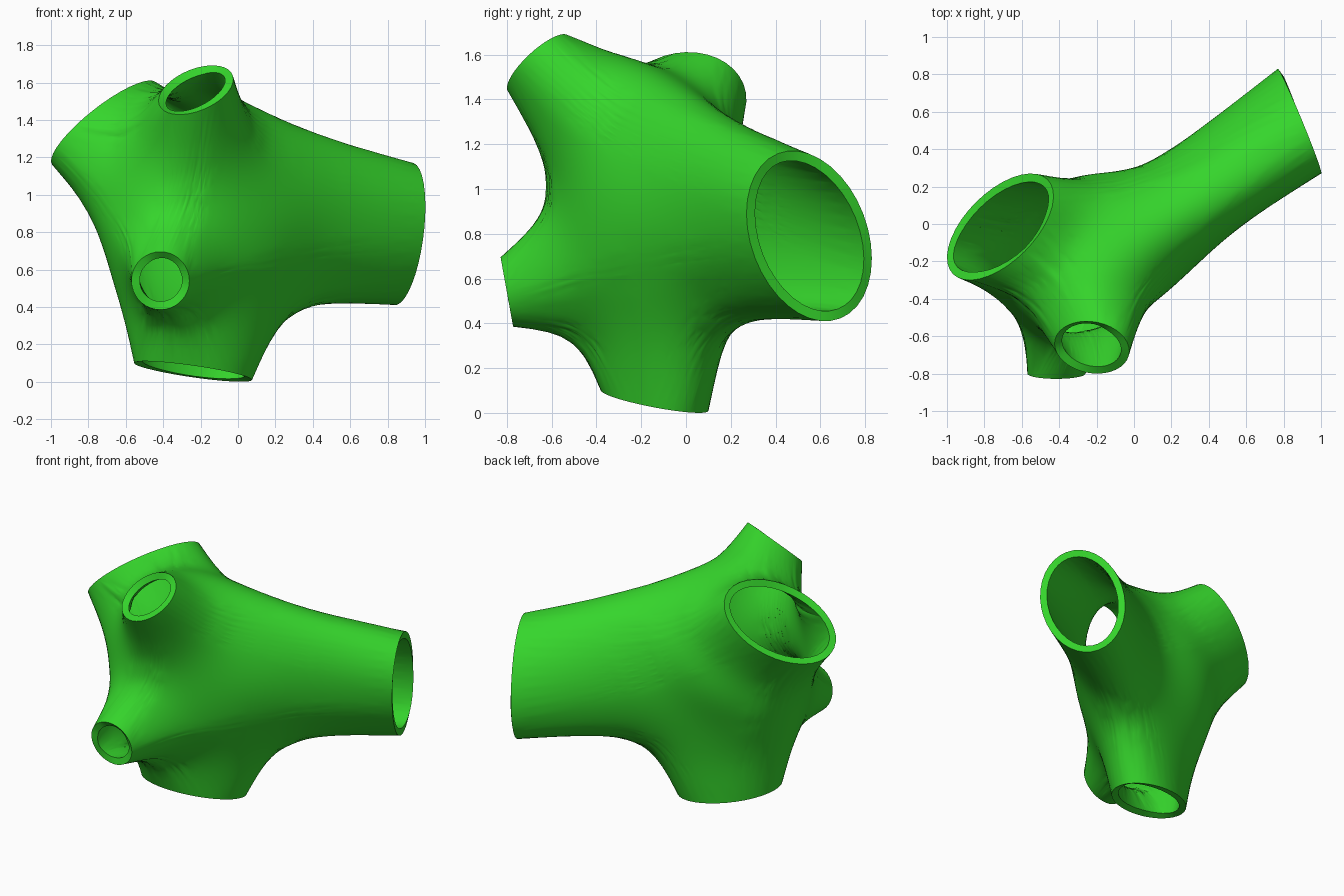
import bpy, bmesh, math
from mathutils import Vector, Matrix

if "Cube" in bpy.data.objects:
    bpy.data.objects.remove(bpy.data.objects["Cube"])

HUB = Vector((-0.2, -0.1, 0.87))    # point from which the skin is shaped
SIDES = 36                          # points around each opening
BLEND = 0.125                       # softness of the fillets between arms
WALL = 0.045

# Openings: centre, two half-axes of the elliptical rim,
# root of the arm, flare of each half-axis towards the root
OPENINGS = [
    # large side arm
    ((0.885, 0.55, 0.79), (-0.116, 0.28, -0.10), (0.015, 0, 0.367), (-0.2, -0.2, 0.975), (-0.27, 0.36)),
    # upper left arm
    ((-0.715, -0.015, 1.38), (0.253, 0.253, 0.124), (0.131, -0.131, 0.195), (-0.17, -0.14, 0.9), (-0.1, 0)),
    # upper front arm
    ((-0.225, -0.66, 1.56), (0.20, -0.02, 0.058), (0, 0.1385, 0.118), (-0.2, -0.06, 0.87), (0.5, 0.45)),
    # small front arm
    ((-0.415, -0.80, 0.54), (0.155, 0, 0), (0, -0.028, 0.155), (-0.2, -0.08, 0.77), (0.9, 0.9)),
    # foot
    ((-0.24, -0.14, 0.055), (0.315, 0.085, -0.045), (0, 0.225, -0.0315), (-0.15, -0.1, 0.85), (0.28, -0.05)),
]

arms = []
for c, u, v, root, flare in OPENINGS:
    c, u, v, root = Vector(c), Vector(u), Vector(v), Vector(root)
    w = c - root
    r = (u.length + v.length) / 2
    to_arm = Matrix((u, v, w)).transposed().inverted()
    arms.append((c, u, v, root, to_arm, r, w.length / r, flare))


def field(p):
    """Soft union of the flared arms: negative inside, positive outside."""
    total = 0.0
    for c, u, v, root, to_arm, r, stretch, flare in arms:
        a, b, s = to_arm @ (p - root)
        back = min(s, 0.0) * stretch
        near = 1 - min(max(s, 0.0), 1.0)
        fa, fb = 1 + flare[0] * near, 1 + flare[1] * near
        q = math.sqrt((a / fa) ** 2 + (b / fb) ** 2 + back * back)
        size = r * (fa + fb) / 2
        total += math.exp(min(-(q - 1) * size / BLEND, 50))
    return -BLEND * math.log(max(total, 1e-30))


def pull_to_surface(verts, reach):
    """Slide points along their ray from the hub until they meet the soft union."""
    for vert in verts:
        ray = vert.co - HUB
        if field(HUB + ray * reach) < 0:
            continue
        lo, hi = 0.1, reach
        for _ in range(13):
            mid = (lo + hi) / 2
            if field(HUB + ray * mid) < 0:
                lo = mid
            else:
                hi = mid
        vert.co = HUB + ray * lo


def relax(bm, verts, times):
    for _ in range(times):
        bmesh.ops.smooth_vert(bm, verts=verts, factor=0.5, use_axis_x=True,
                              use_axis_y=True, use_axis_z=True)


# Skin stretched over the five rims
bm = bmesh.new()
owner = {}
for i, (c, u, v, *_) in enumerate(arms):
    for k in range(SIDES):
        t = math.tau * k / SIDES
        owner[bm.verts.new(c + u * math.cos(t) + v * math.sin(t))] = i
bmesh.ops.convex_hull(bm, input=list(bm.verts))
bmesh.ops.recalc_face_normals(bm, faces=list(bm.faces))

# Open the ends
caps = [f for f in bm.faces if len({owner[v] for v in f.verts}) == 1]
bmesh.ops.delete(bm, geom=caps, context='FACES')

# Refine the skin
for _ in range(6):
    long_edges = [e for e in bm.edges if not e.is_boundary and e.calc_length() > 0.075]
    if not long_edges:
        break
    bmesh.ops.subdivide_edges(bm, edges=long_edges, cuts=1)
    bmesh.ops.triangulate(bm, faces=[f for f in bm.faces if len(f.verts) > 3])

# Draw the skin in between the arms, then even it out
free = [v for v in bm.verts if not v.is_boundary]
pull_to_surface(free, 1.0)
for _ in range(2):
    relax(bm, free, 12)
    pull_to_surface(free, 1.06)
relax(bm, free, 14)

mesh = bpy.data.meshes.new("pipe_junction")
bm.to_mesh(mesh)
bm.free()
junction = bpy.data.objects.new("pipe_junction", mesh)
bpy.context.collection.objects.link(junction)

green = bpy.data.materials.new("bright green")
green.diffuse_color = (0.036, 0.67, 0.025, 1)
green.use_nodes = True
green.node_tree.nodes["Principled BSDF"].inputs["Base Color"].default_value = green.diffuse_color
mesh.materials.append(green)

# Wall thickness with rims
bpy.context.view_layer.objects.active = junction
junction.select_set(True)
wall = junction.modifiers.new("wall", 'SOLIDIFY')
wall.thickness = WALL
wall.offset = -1
bpy.ops.object.modifier_apply(modifier=wall.name)
bpy.ops.object.shade_smooth_by_angle(angle=math.radians(45))
